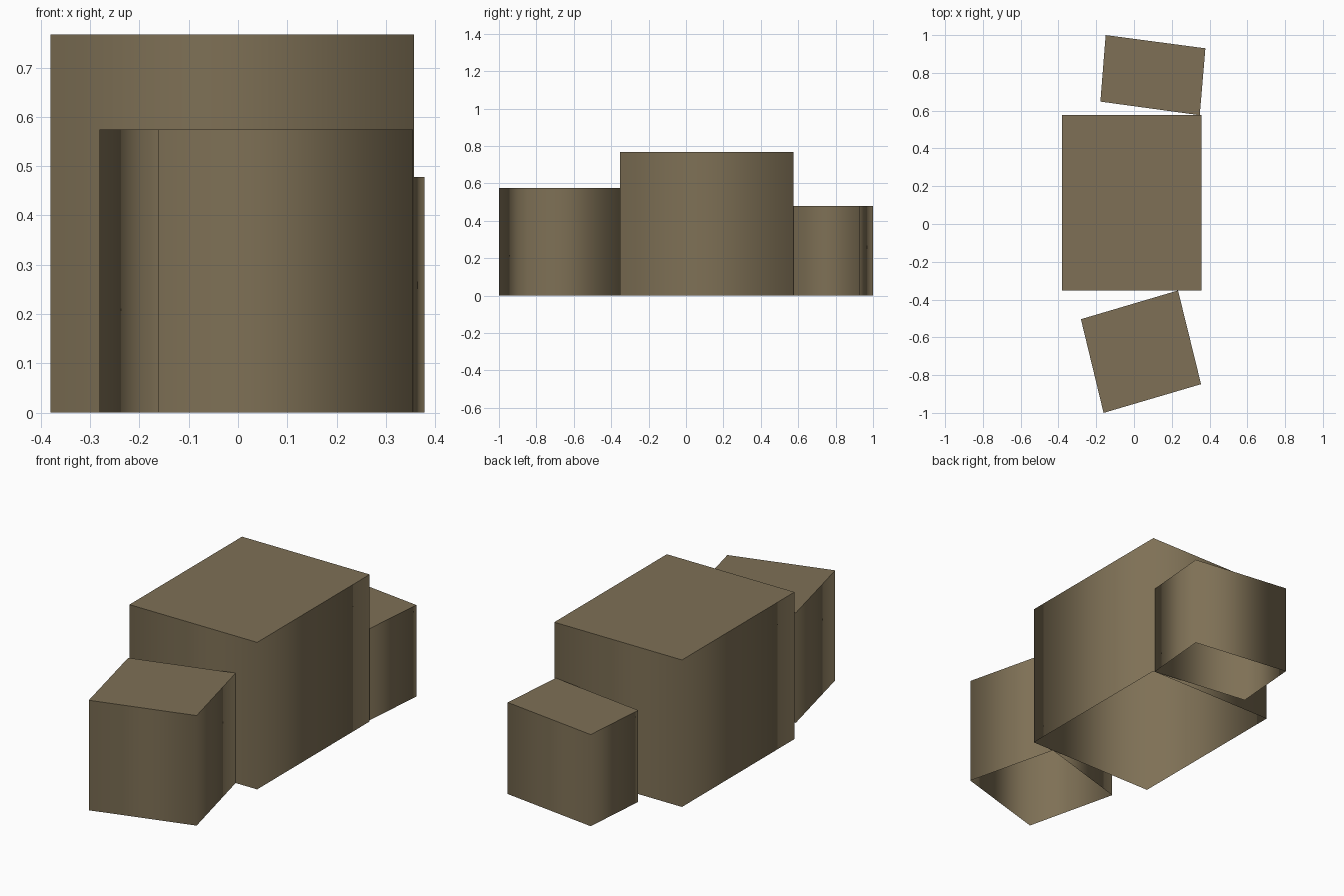
import bpy, bmesh

if "Cube" in bpy.data.objects:
    bpy.data.objects.remove(bpy.data.objects["Cube"])

mat = bpy.data.materials.new("khaki brown")
mat.diffuse_color = (0.21, 0.163, 0.092, 1)
mat.use_nodes = True
mat.node_tree.nodes["Principled BSDF"].inputs["Base Color"].default_value = mat.diffuse_color


def open_block(name, footprint, height):
    """Extrude a counter-clockwise footprint into walls and a roof, open underneath."""
    bm = bmesh.new()
    low = [bm.verts.new((x, y, 0)) for x, y in footprint]
    high = [bm.verts.new((x, y, height)) for x, y in footprint]
    n = len(footprint)
    for i in range(n):
        j = (i + 1) % n
        bm.faces.new((low[i], low[j], high[j], high[i]))
    roof = bm.faces.new(high)
    # Walls blend smoothly into each other, the roof edge stays crisp
    for f in bm.faces:
        f.smooth = True
    for e in roof.edges:
        e.smooth = False
    me = bpy.data.meshes.new(name)
    bm.to_mesh(me)
    bm.free()
    me.materials.append(mat)
    ob = bpy.data.objects.new(name, me)
    bpy.context.collection.objects.link(ob)


# Main hall, then the two turned annexes that touch it at a corner
open_block("main_block",
           [(-0.38, -0.352), (0.357, -0.352), (0.357, 0.576), (-0.38, 0.576)], 0.767)
open_block("front_block",
           [(-0.161, -1.0), (0.355, -0.848), (0.233, -0.352), (-0.281, -0.504)], 0.574)
open_block("back_block",
           [(-0.178, 0.648), (0.348, 0.576), (0.378, 0.93), (-0.15, 1.0)], 0.478)
